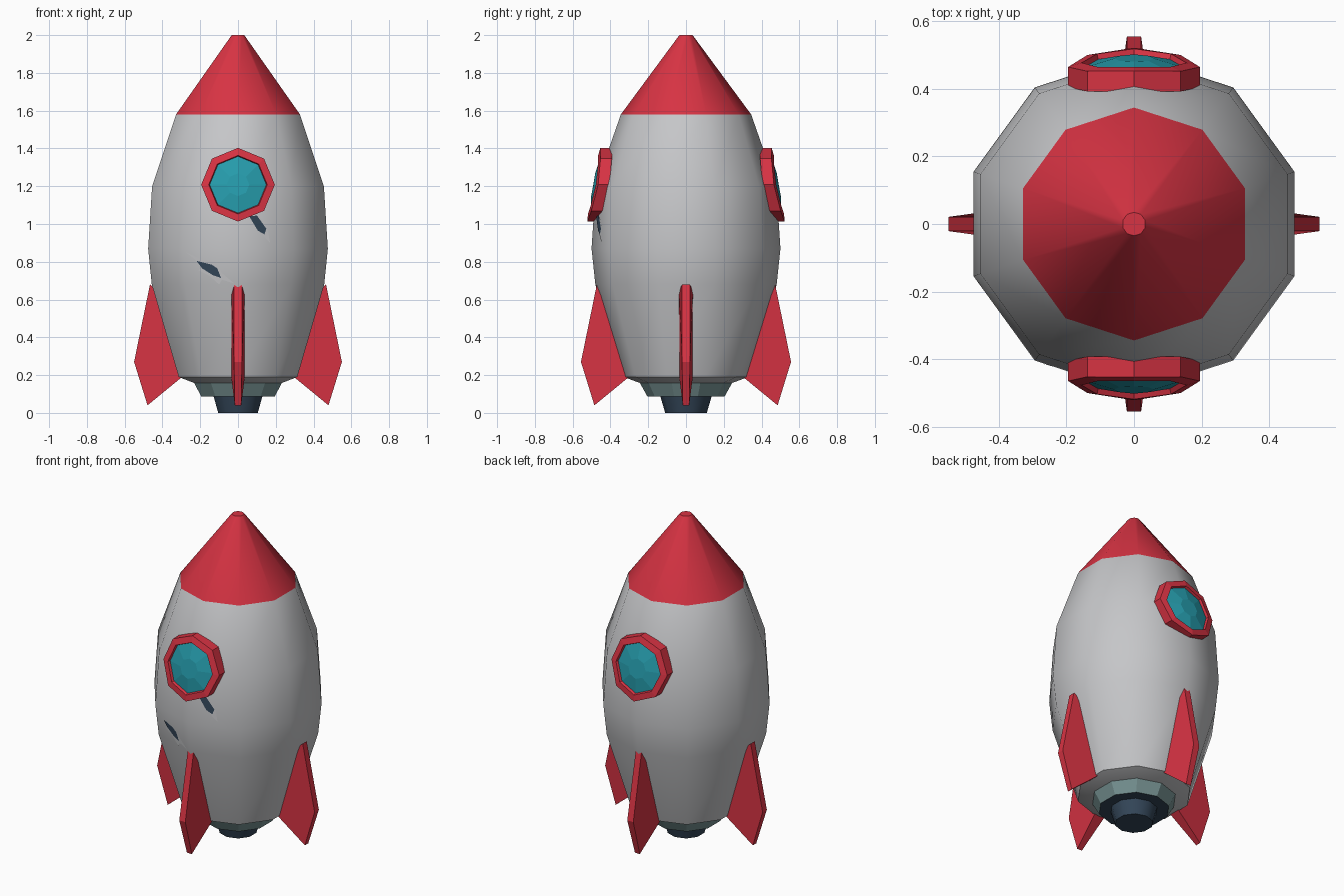
import bpy, math

if "Cube" in bpy.data.objects:
    bpy.data.objects.remove(bpy.data.objects["Cube"])


def material(name, rgb):
    m = bpy.data.materials.new(name)
    m.diffuse_color = (*rgb, 1)
    m.use_nodes = True
    m.node_tree.nodes["Principled BSDF"].inputs["Base Color"].default_value = m.diffuse_color
    return m


WHITE = material("hull grey", (0.56, 0.565, 0.58))
RED = material("red", (0.68, 0.033, 0.056))
TEAL = material("window teal", (0.019, 0.33, 0.41))
COLLAR = material("collar grey green", (0.19, 0.30, 0.30))
DARK = material("dark slate", (0.034, 0.062, 0.10))


def build(name, verts, faces, mats, smooth=None):
    me = bpy.data.meshes.new(name)
    me.from_pydata(verts, [], faces)
    for m in mats:
        me.materials.append(m)
    if smooth:
        me.polygons.foreach_set("use_smooth", [True] * len(me.polygons))
        me.set_sharp_from_angle(angle=math.radians(smooth))
    ob = bpy.data.objects.new(name, me)
    bpy.context.collection.objects.link(ob)
    return ob


def loft_faces(rows, n):
    return [(r * n + i, r * n + (i + 1) % n, (r + 1) * n + (i + 1) % n, (r + 1) * n + i)
            for r in range(rows - 1) for i in range(n)]


def lathe(name, profile, mats, smooth=None, n=10):
    """Spin (radius, z) points, listed bottom to top, with a corner facing -y."""
    verts = []
    for r, z in profile:
        for i in range(n):
            a = 2 * math.pi * i / n - math.pi / 2
            verts.append((r * math.cos(a), r * math.sin(a), z))
    k = len(profile)
    faces = loft_faces(k, n)
    faces += [tuple(reversed(range(n))), tuple(range((k - 1) * n, k * n))]
    return build(name, verts, faces, mats, smooth)


# Hull with red nose, coloured by height
HULL = [(0.235, 0.155), (0.33, 0.19), (0.48, 0.68), (0.5, 0.87), (0.478, 1.2),
        (0.345, 1.58), (0.035, 2.0)]
hull = lathe("hull", HULL, [WHITE, RED], 40)
for p in hull.data.polygons:
    p.material_index = int(p.center.z > 1.6)

# Engine collar with dark underside, and nozzle
collar = lathe("engine_collar", [(0.17, 0.088), (0.205, 0.088), (0.245, 0.16)], [COLLAR, DARK], 30)
for p in collar.data.polygons:
    p.material_index = int(p.normal.z < -0.9)
lathe("engine_nozzle", [(0.11, 0), (0.138, 0.095)], [DARK], 40)


# Four fins, thick at the root and thin at the outer edge: (radius, z, half thickness)
FIN = [(0.29, 0.2, 0.037), (0.44, 0.65, 0.037), (0.472, 0.68, 0.02),
       (0.556, 0.27, 0.021), (0.485, 0.04, 0.017)]
for k, side in enumerate(("right", "back", "left", "front")):
    shift = -0.006 if k % 2 == 0 else 0
    n = len(FIN)
    verts = [(r + shift, s * t, z) for s in (-1, 1) for r, z, t in FIN]
    faces = [tuple(reversed(range(n))), tuple(range(n, 2 * n))] + loft_faces(2, n)
    fin = build(side + "_fin", verts, faces, [RED])
    fin.rotation_euler.z = k * math.pi / 2


# Portholes, tilted and wrapped slightly around the hull: (radius, outward offset)
def porthole(name, rings, mat, turn):
    verts = []
    for r, off in rings:
        for i in range(8):
            a = math.pi * i / 4
            x, dz = r * math.sin(a), r * math.cos(a)
            verts.append((x, -(0.488 + off - 0.175 * dz - 0.6 * x * x), 1.208 + dz))
    faces = [tuple(reversed(f)) for f in loft_faces(len(rings), 8)]
    if mat == TEAL:
        last = 8 * (len(rings) - 1)
        faces.append(tuple(reversed(range(last, last + 8))))
    ob = build(name, verts, [tuple(reversed(f)) for f in faces], [mat])
    ob.rotation_euler.z = turn


for side, turn in (("front", 0), ("back", math.pi)):
    porthole(side + "_window_frame", [(0.195, -0.06), (0.195, 0), (0.155, 0.004), (0.148, -0.02)], RED, turn)
    porthole(side + "_window_glass", [(0.15, -0.012), (0.06, 0.004)], TEAL, turn)


# Battle scratches: thin flat patches laid on the front facets
def on_hull(x, z, lift):
    for (r0, z0), (r1, z1) in zip(HULL, HULL[1:]):
        if z0 <= z <= z1:
            r = r0 + (r1 - r0) * (z - z0) / (z1 - z0)
            return (x, -(r - abs(x) * math.tan(math.pi / 10) + lift), z)


def patch(name, pts, mat, lift):
    area = sum(a[0] * b[1] - b[0] * a[1] for a, b in zip(pts, pts[1:] + pts[:1]))
    if area < 0:
        pts = pts[::-1]
    build(name, [on_hull(x, z, lift) for x, z in pts], [tuple(range(len(pts)))], [mat])


patch("long_scratch_edge", [(-0.275, 0.85), (-0.2, 0.815), (-0.12, 0.80), (-0.085, 0.74), (-0.02, 0.685),
                            (-0.085, 0.705), (-0.10, 0.68), (-0.15, 0.725), (-0.21, 0.755), (-0.18, 0.775)],
      WHITE, 0.004)
patch("long_scratch", [(-0.22, 0.805), (-0.14, 0.785), (-0.11, 0.765), (-0.09, 0.715),
                       (-0.135, 0.73), (-0.19, 0.765)], DARK, 0.006)
patch("short_scratch_edge", [(0.11, 1.04), (0.155, 0.98), (0.17, 0.90), (0.12, 0.95)], WHITE, 0.004)
patch("short_scratch", [(0.06, 1.04), (0.10, 1.045), (0.15, 0.975), (0.14, 0.945), (0.105, 0.965)], DARK, 0.006)
